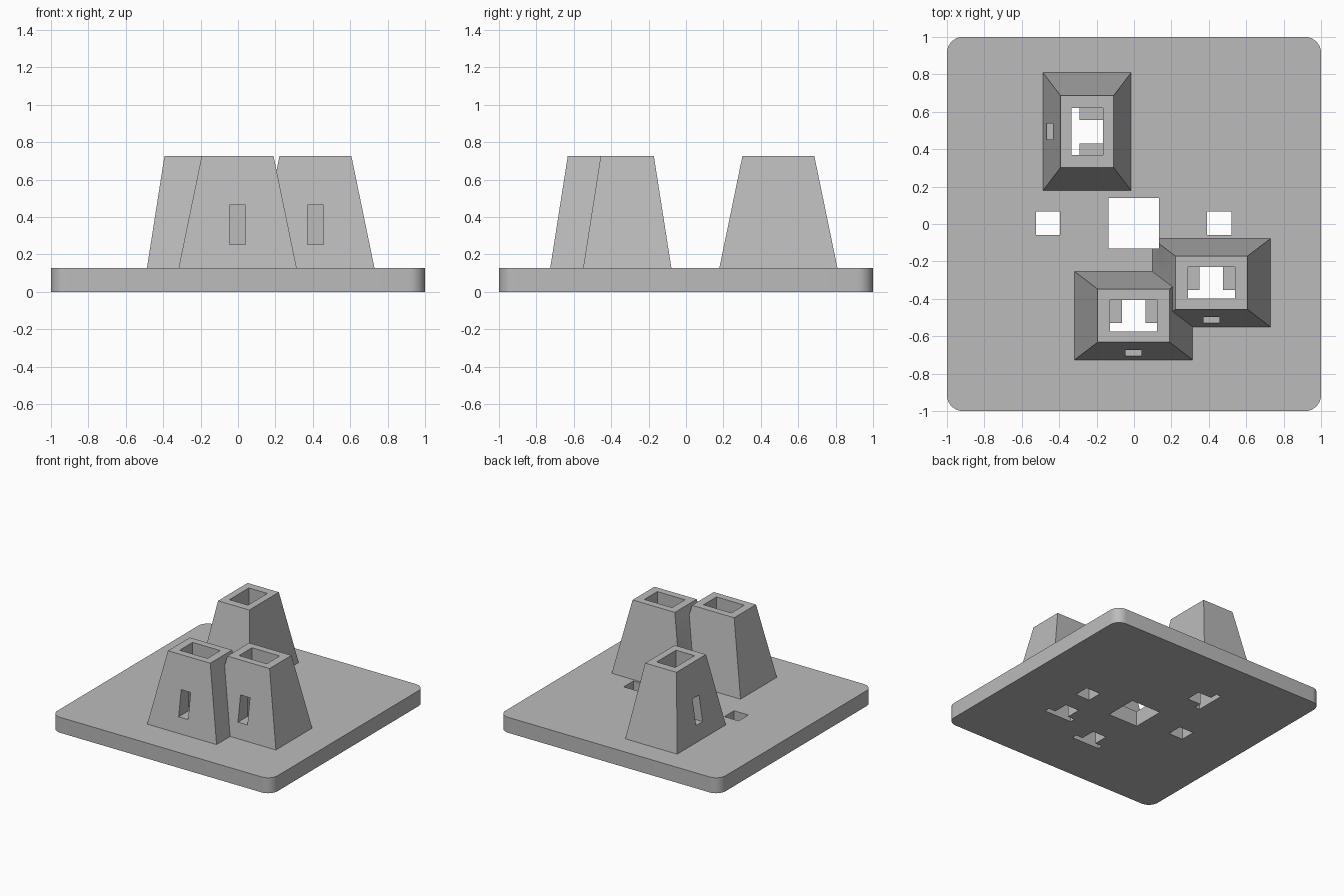
import bpy, bmesh, math
from mathutils import Matrix, Vector

if "Cube" in bpy.data.objects:
    bpy.data.objects.remove(bpy.data.objects["Cube"])

PLATE_TOP, TOWER_TOP = 0.127, 0.727

gray = bpy.data.materials.new("plain_gray")
gray.diffuse_color = (0.5, 0.5, 0.5, 1)
gray.use_nodes = True
gray.node_tree.nodes["Principled BSDF"].inputs["Base Color"].default_value = gray.diffuse_color


def new_object(name, bm):
    bmesh.ops.recalc_face_normals(bm, faces=bm.faces)
    mesh = bpy.data.meshes.new(name)
    bm.to_mesh(mesh)
    bm.free()
    mesh.materials.append(gray)
    ob = bpy.data.objects.new(name, mesh)
    bpy.context.collection.objects.link(ob)
    return ob


def box(name, x0, x1, y0, y1, z0, z1):
    bm = bmesh.new()
    size = Matrix.Diagonal((x1 - x0, y1 - y0, z1 - z0, 1))
    mid = Matrix.Translation(((x0 + x1) / 2, (y0 + y1) / 2, (z0 + z1) / 2))
    bmesh.ops.create_cube(bm, size=1, matrix=mid @ size)
    return new_object(name, bm)


def frustum(name, bottom, top, z0, z1):
    """Tapered block from half sizes at two heights."""
    bm = bmesh.new()
    bmesh.ops.create_cube(bm, size=2)
    for v in bm.verts:
        hx, hy = top if v.co.z > 0 else bottom
        v.co = Vector((v.co.x * hx, v.co.y * hy, z1 if v.co.z > 0 else z0))
    return new_object(name, bm)


def combine(target, other, operation):
    """Boolean another object into the target and remove it."""
    mod = target.modifiers.new(operation, 'BOOLEAN')
    mod.operation, mod.object, mod.solver = operation, other, 'EXACT'
    bpy.context.view_layer.update()
    graph = bpy.context.evaluated_depsgraph_get()
    mesh = bpy.data.meshes.new_from_object(target.evaluated_get(graph))
    target.modifiers.clear()
    target.data = mesh
    bpy.data.objects.remove(other)


# Base plate with rounded vertical corners
base = box("base_plate_with_towers", -1, 1, -1, 1, 0, PLATE_TOP)
bm = bmesh.new()
bm.from_mesh(base.data)
upright = [e for e in bm.edges if abs(e.verts[0].co.z - e.verts[1].co.z) > 0.05]
bmesh.ops.bevel(bm, geom=upright, offset=0.085, segments=8, profile=0.5, affect='EDGES')
bm.to_mesh(base.data)
bm.free()

# Tower centres and turns: two face the front, one faces left
TOWERS = [(-0.002, -0.49, 0), (0.414, -0.314, 0), (-0.251, 0.494, -math.pi / 2)]

cutters = []
for x, y, turn in TOWERS:
    place = Matrix.Translation((x, y, 0)) @ Matrix.Rotation(turn, 4, 'Z')
    # Tapered tower, sunk into the plate along the same slope
    tower = frustum("tower", (0.328, 0.2453), (0.192, 0.142), PLATE_TOP - 0.06, TOWER_TOP)
    # Shaft, T-shaped floor opening and front slot
    cuts = [
        box("shaft", -0.126, 0.126, -0.084, 0.084, PLATE_TOP, 1),
        box("floor_bar", -0.126, 0.126, -0.084, -0.04, -0.1, 0.3),
        box("floor_stem", -0.063, 0.063, -0.084, 0.084, -0.1, 0.3),
        box("front_slot", -0.043, 0.043, -0.4, 0, 0.252, 0.463),
    ]
    for ob in [tower] + cuts:
        ob.data.transform(place)
    combine(base, tower, 'UNION')
    cutters += cuts

# Square holes through the plate
cutters.append(box("centre_hole", -0.136, 0.134, -0.13, 0.14, -0.1, 1))
cutters.append(box("left_hole", -0.525, -0.395, -0.06, 0.066, -0.1, 0.2))
cutters.append(box("right_hole", 0.39, 0.52, -0.06, 0.066, -0.1, 0.2))
for cutter in cutters:
    combine(base, cutter, 'DIFFERENCE')

# Smooth only the rounded plate corners
bpy.context.view_layer.objects.active = base
base.select_set(True)
bpy.ops.object.shade_smooth_by_angle(angle=math.radians(30))
